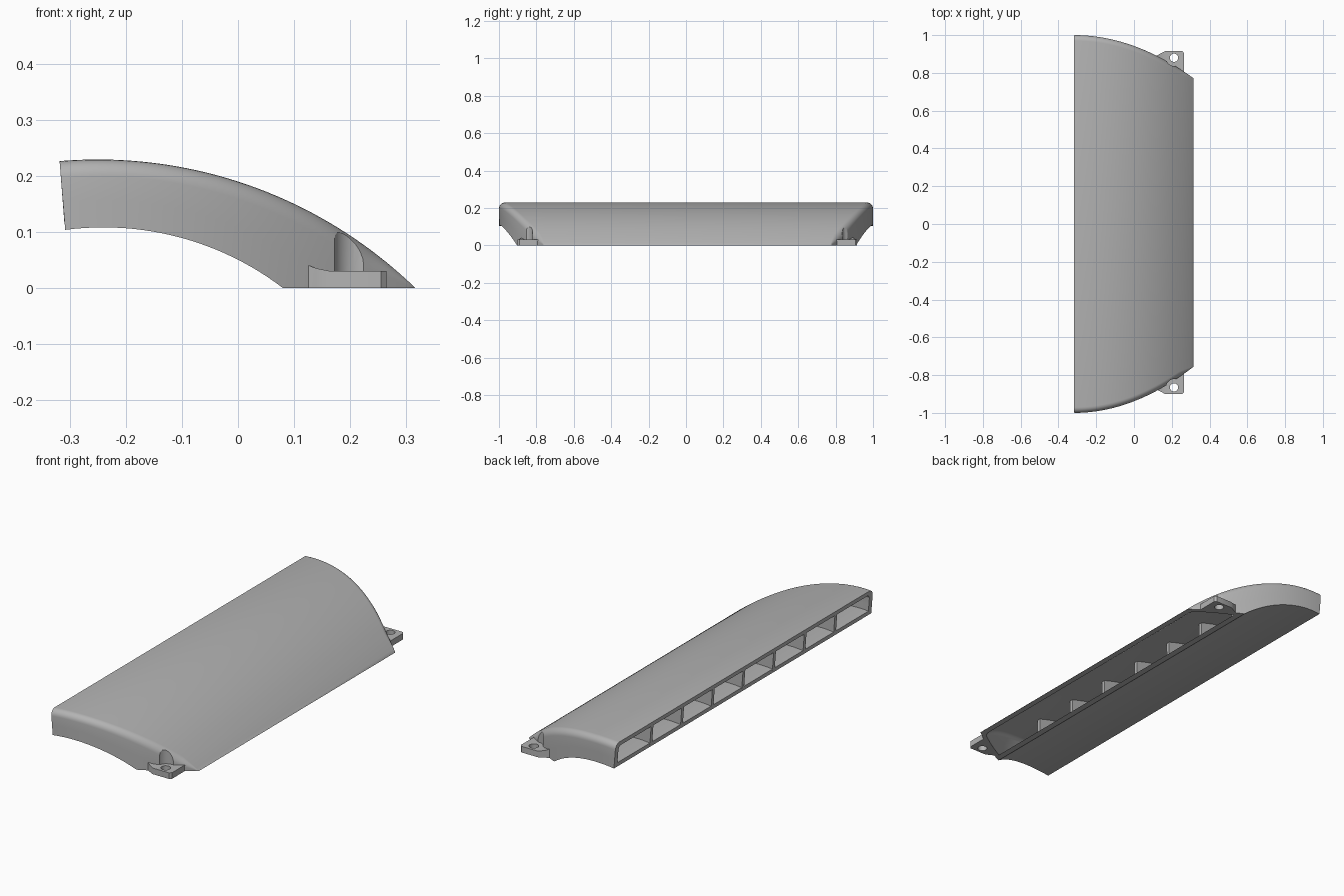
import bpy, bmesh, math
from mathutils import Vector

if "Cube" in bpy.data.objects:
    bpy.data.objects.remove(bpy.data.objects["Cube"])

grey = bpy.data.materials.new("plain_grey")
grey.use_nodes = True
grey.diffuse_color = (0.45, 0.45, 0.45, 1)
grey.node_tree.nodes["Principled BSDF"].inputs["Base Color"].default_value = (0.45, 0.45, 0.45, 1)

# Centres (x, z) and radii of the top and underside arcs
TOP, TOP_R = (-0.25, -0.585), 0.814
LOW, LOW_R = (-0.24, -0.42), 0.528
WALL = 0.02


def make_object(name, bm):
    bmesh.ops.remove_doubles(bm, verts=bm.verts, dist=1e-5)
    bmesh.ops.recalc_face_normals(bm, faces=bm.faces)
    mesh = bpy.data.meshes.new(name)
    bm.to_mesh(mesh)
    bm.free()
    ob = bpy.data.objects.new(name, mesh)
    bpy.context.collection.objects.link(ob)
    mesh.materials.append(grey)
    return ob


def select(ob):
    bpy.ops.object.select_all(action='DESELECT')
    ob.select_set(True)
    bpy.context.view_layer.objects.active = ob


def cut(ob, cutter):
    cutter.hide_render = True
    select(ob)
    mod = ob.modifiers.new("cut", 'BOOLEAN')
    mod.operation, mod.solver, mod.object = 'DIFFERENCE', 'EXACT', cutter
    bpy.ops.object.modifier_apply(modifier=mod.name)
    bpy.data.objects.remove(cutter)


def smooth(ob):
    select(ob)
    bpy.ops.object.shade_smooth_by_angle(angle=math.radians(30))


def half_width(x, side):
    """Bowed end outline in plan."""
    return 1 - (0.57 if side > 0 else 0.61) * max(0, x + 0.318) ** 2


def arc_point(centre, radius, angle):
    return Vector((centre[0] + radius * math.sin(angle), centre[1] + radius * math.cos(angle)))


def floor_angle(centre, radius, floor):
    return math.acos((floor - centre[1]) / radius)


def stations(offset, floor, extra):
    """Pairs of top and bottom profile points from the open end to the tip."""
    rt, rb = TOP_R - offset, LOW_R + offset
    t0, b0 = -math.asin(0.068 / TOP_R) - extra, -math.asin(0.068 / LOW_R) - extra
    t2, b1 = floor_angle(TOP, rt, floor), floor_angle(LOW, rb, floor)
    t1 = t0 + (t2 - t0) * 0.65
    tip, kink = arc_point(TOP, rt, t2), arc_point(LOW, rb, b1)
    pairs = []
    for i in range(25):
        f = i / 24
        pairs.append((arc_point(TOP, rt, t0 + (t1 - t0) * f), arc_point(LOW, rb, b0 + (b1 - b0) * f)))
    for i in range(1, 15):
        f = i / 14
        pairs.append((arc_point(TOP, rt, t1 + (t2 - t1) * f), kink.lerp(tip, f)))
    return pairs


def skin(bm, rings, cap_end=True):
    for a, b in zip(rings, rings[1:]):
        for i in range(len(a)):
            j = (i + 1) % len(a)
            bm.faces.new((a[i], a[j], b[j], b[i]))
    bm.faces.new(rings[0])
    if cap_end:
        bm.faces.new(rings[-1])


def bowed_solid(name, offset, floor, extra, inset, fillet):
    bm = bmesh.new()
    rings = []
    for top, low in stations(offset, floor, extra):
        down = low - top
        thick = down.length
        down = down.normalized() if thick > 1e-6 else Vector((0, -1))
        r = min(fillet, thick * 0.45)
        half = [(low, 0), (top + down * thick * 0.6, 0)]
        for k in range(7):
            a = math.radians(15 * k)
            half.append((top + down * r * (1 - math.sin(a)), r * (1 - math.cos(a))))
        ring = []
        for side, points in ((1, half), (-1, half[::-1])):
            for p, pull in points:
                y = side * (half_width(p.x, side) - inset - pull)
                ring.append(bm.verts.new((p.x, y, p.y)))
        rings.append(ring)
    # The last ring welds into the sharp tip edge
    skin(bm, rings, cap_end=False)
    return make_object(name, bm)


def cylinder(name, x, y, z0, z1, radius):
    bm = bmesh.new()
    bmesh.ops.create_cone(bm, cap_ends=True, segments=32, radius1=radius, radius2=radius, depth=z1 - z0)
    bmesh.ops.translate(bm, verts=bm.verts, vec=(x, y, (z0 + z1) / 2))
    return make_object(name, bm)


# Hollow curved duct, open at its tall end and underneath
duct = bowed_solid("duct_shell", 0, 0, 0, 0, 0.03)
cut(duct, bowed_solid("cavity_cutter", WALL, -0.05, 0.06, 0.025, 0.02))

# Mounting tabs, with screwdriver relief in the shell
for side, label, hole_y in ((1, "back", 0.88), (-1, "front", -0.865)):
    cut(duct, cylinder("relief_cutter", 0.215, hole_y, 0.03, 0.3, 0.045))
    bm = bmesh.new()
    rings = []
    edge = abs(hole_y) + 0.035
    for x, back, z in ((0.09, 0.035, 0.055), (0.115, 0.026, 0.044), (0.14, 0.013, 0.035),
                       (0.165, 0, 0.03), (0.255, 0, 0.03), (0.265, 0.01, 0.03)):
        inner = half_width(x, side) - 0.015
        outer = max(edge - back, inner + 0.004)
        rings.append([bm.verts.new((x, side * y, h)) for y, h in
                      ((inner, 0), (outer, 0), (outer, z), (inner, z))])
    skin(bm, rings)
    tab = make_object(label + "_mounting_tab", bm)
    cut(tab, cylinder("hole_cutter", 0.212, hole_y, -0.1, 0.2, 0.022))
    smooth(tab)
smooth(duct)

# Thin vanes splitting the open end into eight cells
for n in range(-3, 4):
    bm = bmesh.new()
    rings = []
    for top, low in stations(WALL * 0.5, 0, 0)[:18]:
        rings.append([bm.verts.new((p.x, n * 0.238 + dy, p.y)) for p, dy in
                      ((low, -0.009), (low, 0.009), (top, 0.009), (top, -0.009))])
    skin(bm, rings)
    smooth(make_object("vane_%d" % (n + 4), bm))
